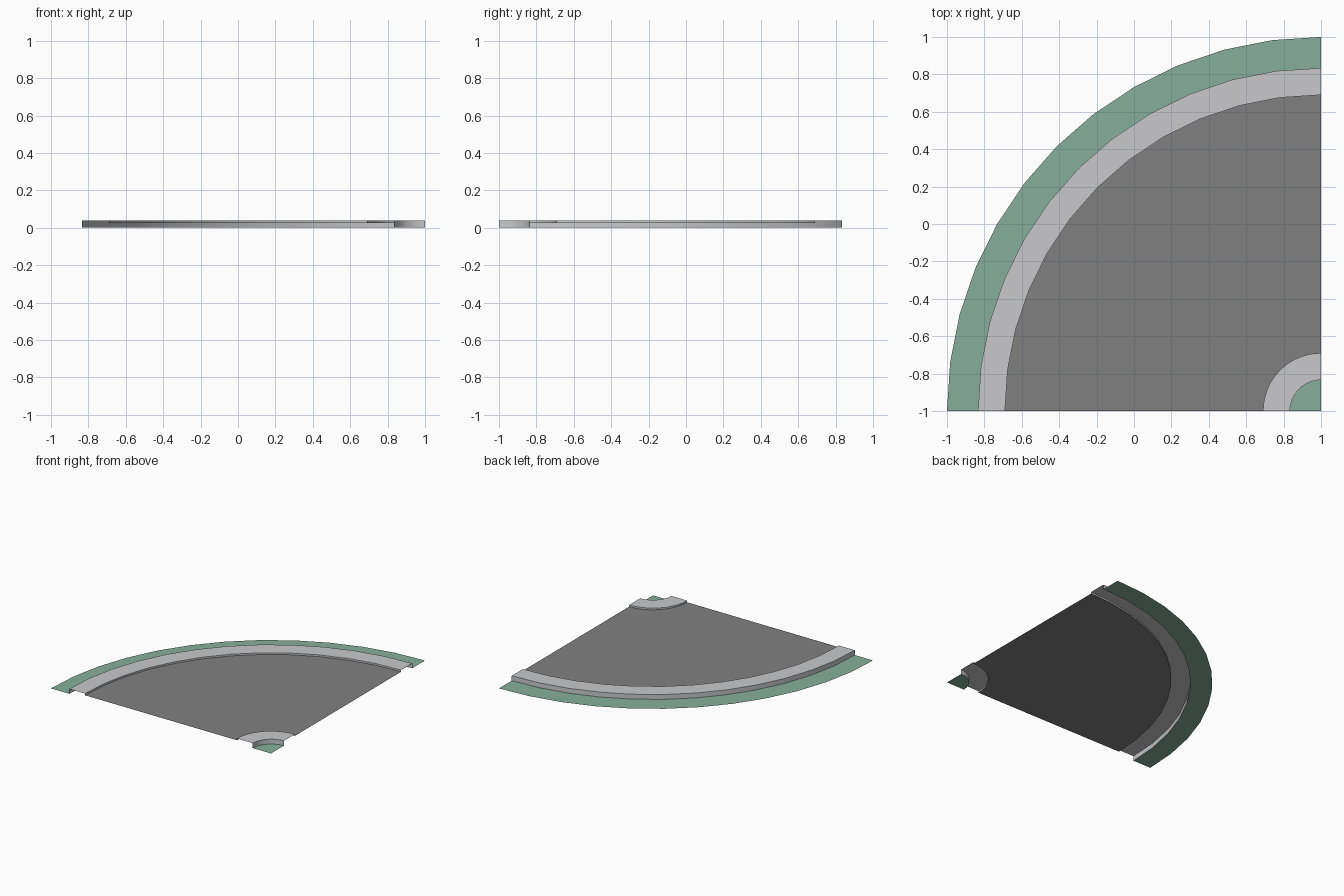
import bpy, bmesh, math

if "Cube" in bpy.data.objects:
    bpy.data.objects.remove(bpy.data.objects["Cube"])

CX, CY = 1.0, -1.0      # pivot of the road bend
SEGMENTS = 12
CURB, ROAD = 0.04, 0.026


def srgb(v):
    v /= 255
    return v / 12.92 if v <= 0.04045 else ((v + 0.055) / 1.055) ** 2.4


def material(name, r, g, b):
    m = bpy.data.materials.new(name)
    m.diffuse_color = (srgb(r), srgb(g), srgb(b), 1)
    m.use_nodes = True
    m.node_tree.nodes["Principled BSDF"].inputs["Base Color"].default_value = m.diffuse_color
    return m


def sweep(name, profile, mat):
    """Quarter-turn sweep of an open (radius, height) profile, listed outward."""
    bm = bmesh.new()
    rows = []
    for i in range(SEGMENTS + 1):
        a = math.pi / 2 + math.pi / 2 * i / SEGMENTS
        rows.append([bm.verts.new((CX + r * math.cos(a), CY + r * math.sin(a), z))
                     for r, z in profile])
    for a, b in zip(rows, rows[1:]):
        for j in range(len(profile) - 1):
            bm.faces.new((a[j], a[j + 1], b[j + 1], b[j]))
    # close the tip when the profile starts on the pivot
    bmesh.ops.remove_doubles(bm, verts=bm.verts, dist=1e-5)
    bm.normal_update()
    mesh = bpy.data.meshes.new(name)
    bm.to_mesh(mesh)
    bm.free()
    mesh.materials.append(mat)
    ob = bpy.data.objects.new(name, mesh)
    bpy.context.collection.objects.link(ob)
    bpy.context.view_layer.objects.active = ob
    ob.select_set(True)
    bpy.ops.object.shade_smooth_by_angle(angle=math.radians(30))
    ob.select_set(False)
    return ob


grass = material("grass green", 134, 175, 155)
stone = material("pale pavement", 200, 201, 204)
asphalt = material("asphalt grey", 128, 128, 128)

# Flat grass at the inner corner and along the outer rim
sweep("inner_grass", [(0, 0), (0.166, 0)], grass)
sweep("outer_grass", [(1.834, 0), (2, 0)], grass)

# Raised pavements: tall wall on the grass side, low kerb on the road side
sweep("inner_pavement", [(0.166, 0), (0.166, CURB), (0.31, CURB), (0.31, ROAD)], stone)
sweep("outer_pavement", [(1.69, ROAD), (1.69, CURB), (1.834, CURB), (1.834, 0)], stone)

# Curved road surface
sweep("road", [(0.31, ROAD), (1.69, ROAD)], asphalt)
